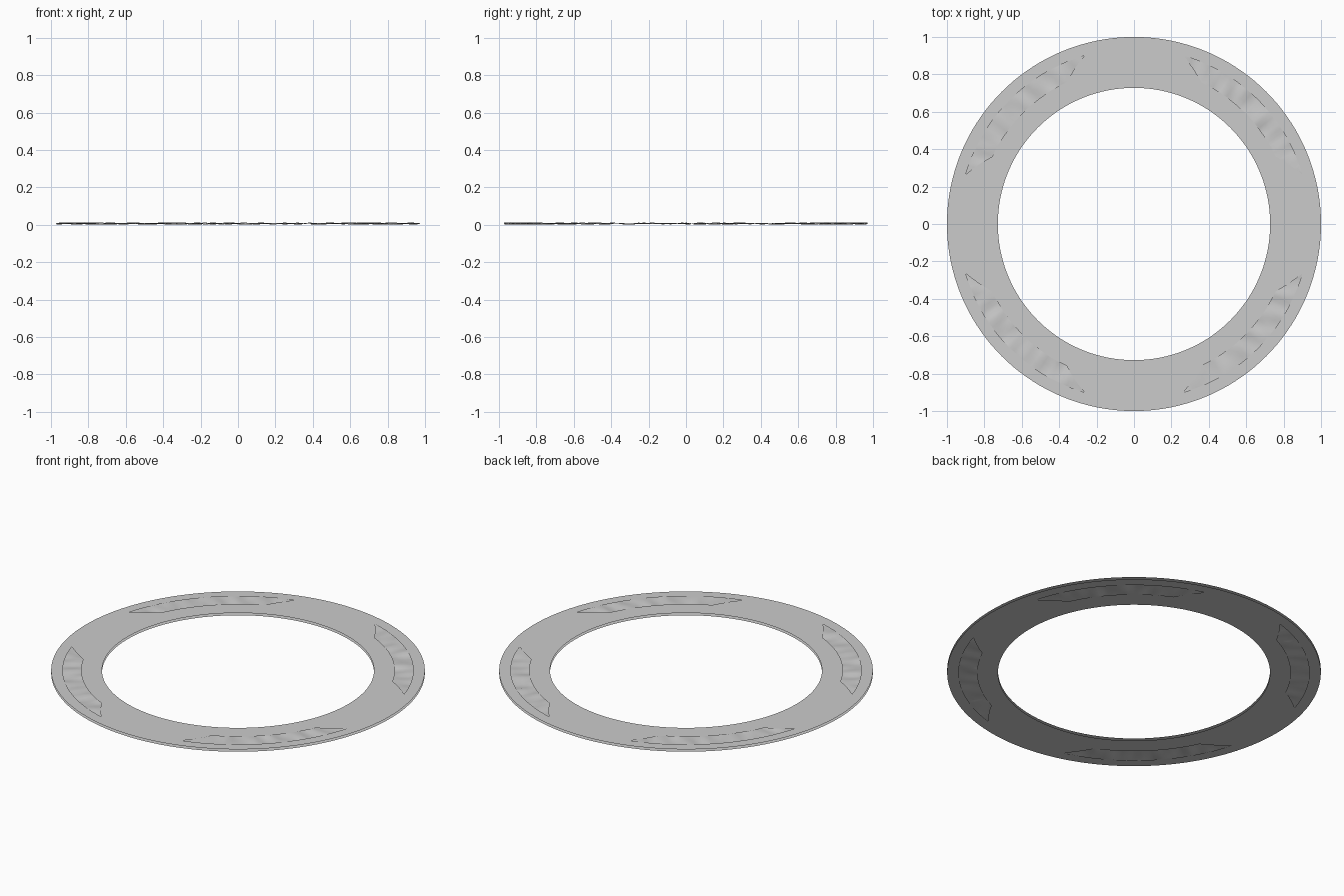
import bpy, bmesh, random
from math import sin, cos, radians, pi, atan2, hypot

if "Cube" in bpy.data.objects:
    bpy.data.objects.remove(bpy.data.objects["Cube"])

random.seed(4)
R_IN, R_OUT, R_RIM = 0.728, 1.0, 0.972
WIN_IN, WIN_OUT = 0.84, 0.938
TIP, CORNER = 16.4, 25.4          # window angles inside each quadrant
TOP_Z = 0.014


def finish(name, bm, smooth=False):
    me = bpy.data.meshes.new(name)
    for f in bm.faces:
        f.smooth = smooth
    bm.to_mesh(me)
    bm.free()
    ob = bpy.data.objects.new(name, me)
    bpy.context.collection.objects.link(ob)
    return ob


def steps(a, b, n):
    return [a + (b - a) * i / n for i in range(n)]


def window_inner(a):
    """Inner window radius at quadrant angle a (slanted ends, arc between)."""
    a = min(a, 90 - a)
    if a <= TIP:
        return WIN_OUT
    if a >= CORNER:
        return WIN_IN
    return WIN_OUT + (WIN_IN - WIN_OUT) * (a - TIP) / (CORNER - TIP)


QUAD = (steps(0, TIP, 6) + steps(TIP, CORNER, 4) + steps(CORNER, 90 - CORNER, 16)
        + steps(90 - CORNER, 90 - TIP, 4) + steps(90 - TIP, 90, 6))


def sheet(name, z, up):
    """Flat annular sheet with four windows."""
    bm = bmesh.new()
    cols = []
    for q in range(4):
        for a in QUAD:
            t = radians(a + 90 * q)
            radii = (R_IN, window_inner(a), WIN_OUT, R_RIM, R_OUT)
            cols.append((a, [bm.verts.new((r * cos(t), r * sin(t), z)) for r in radii]))
    n = len(cols)
    for i in range(n):
        a, c = cols[i]
        d = cols[(i + 1) % n][1]
        for k in range(4):
            if k == 1:            # window gap
                continue
            f = [c[k], c[k + 1], d[k + 1], d[k]]
            bm.faces.new(f if up else f[::-1])
    bmesh.ops.remove_doubles(bm, verts=bm.verts, dist=1e-5)
    return finish(name, bm)


sheet("top_sheet", TOP_Z, True)
sheet("bottom_sheet", 0.0, False)

# crumpled foil ring between the sheets, seen through the windows
N, M = 240, 6
bm = bmesh.new()
waves = [(random.randint(18, 75), random.uniform(0, 2 * pi), random.uniform(-6, 6))
         for _ in range(7)]
grid = []
for i in range(N):
    t = 2 * pi * i / N
    row = []
    for j in range(M + 1):
        u = j / M
        r = 0.79 + (R_RIM - 0.79) * u
        h = sum(sin(k * t + p + s * u) for k, p, s in waves) / 3.2
        z = TOP_Z / 2 + 0.005 * max(-1, min(1, h))
        row.append(bm.verts.new((r * cos(t), r * sin(t), z)))
    grid.append(row)
for i in range(N):
    c, d = grid[i], grid[(i + 1) % N]
    for j in range(M):
        bm.faces.new((c[j], c[j + 1], d[j + 1], d[j]))
finish("crumpled_foil_ring", bm, True)
